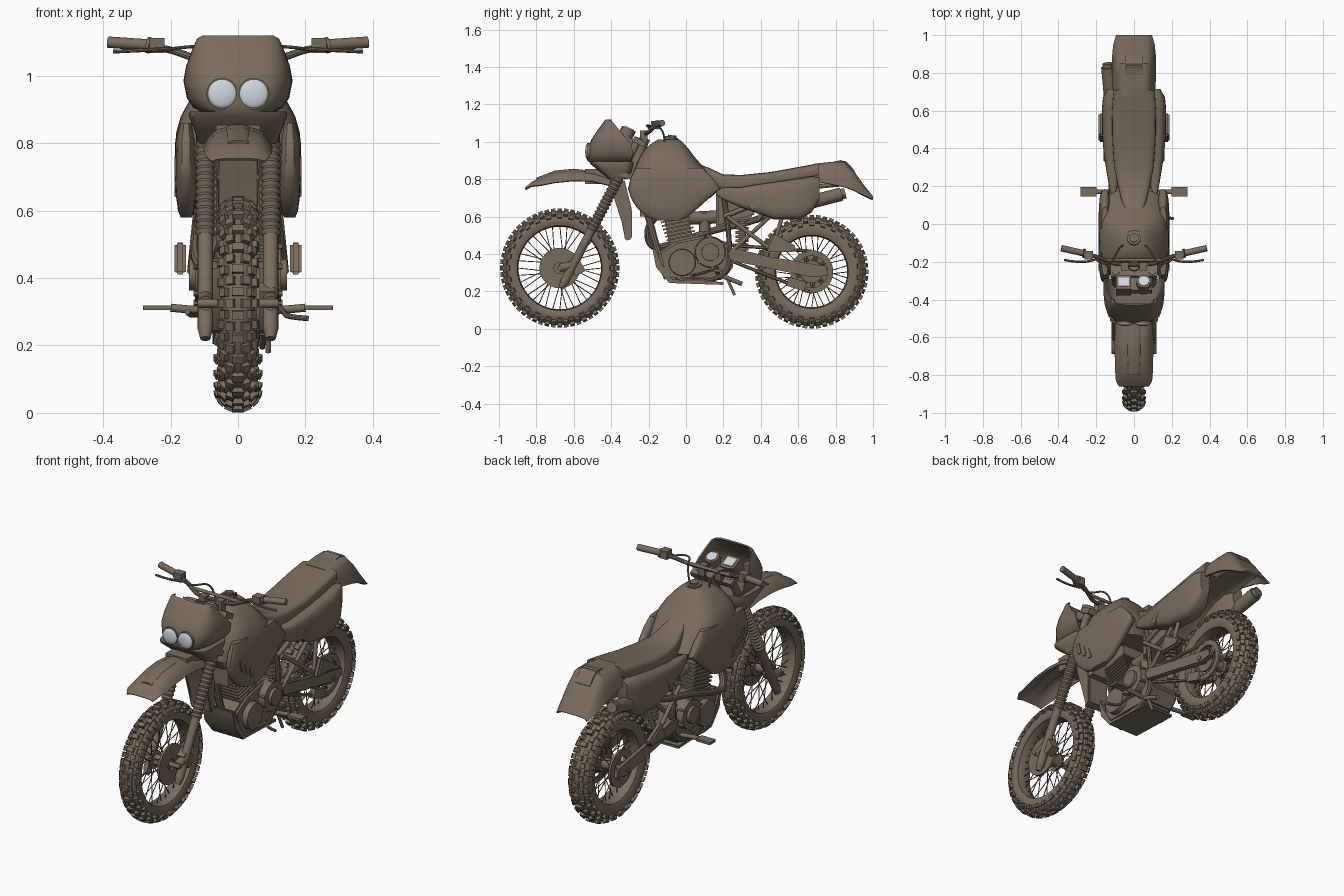
import bpy, bmesh
from math import sin, cos, pi, radians
from mathutils import Vector, Matrix

if "Cube" in bpy.data.objects:
    bpy.data.objects.remove(bpy.data.objects["Cube"])

def material(name, rgb):
    m = bpy.data.materials.new(name)
    m.use_nodes = True
    m.diffuse_color = (*rgb, 1)
    m.node_tree.nodes["Principled BSDF"].inputs["Base Color"].default_value = (*rgb, 1)
    return m

BROWN = material("drab brown", (0.19, 0.15, 0.105))
GLASS = material("pale lens", (0.62, 0.68, 0.73))
made = []
SIDES = (("left", 1), ("right", -1))

def finish(name, bm, mat=BROWN):
    bmesh.ops.recalc_face_normals(bm, faces=bm.faces)
    me = bpy.data.meshes.new(name)
    bm.to_mesh(me)
    bm.free()
    return link(name, me, mat)

def link(name, me, mat):
    me.materials.clear()
    me.materials.append(mat)
    ob = bpy.data.objects.new(name, me)
    bpy.context.collection.objects.link(ob)
    made.append(ob)
    return ob

def skin(rings, wrap=True, cap=True, close=False):
    bm = bmesh.new()
    v = [[bm.verts.new(p) for p in r] for r in rings]
    for a, b in zip(v, v[1:] + (v[:1] if close else [])):
        n = len(a)
        for i in range(n if wrap else n - 1):
            j = (i + 1) % n
            bm.faces.new((a[i], a[j], b[j], b[i]))
    if cap:
        bm.faces.new(v[0])
        bm.faces.new(v[-1])
    return bm

def power(c, n):
    return (1 if c >= 0 else -1) * abs(c) ** (2 / n)

def loft(name, axis, sections, n=3, cx=0):
    """Rounded sections (position, low, high, half width) along y or z."""
    rings = []
    for t, lo, hi, w in sections:
        ring = []
        for k in range(32):
            a = 2 * pi * k / 32
            x = cx + w * power(cos(a), n)
            p = (lo + hi) / 2 + (hi - lo) / 2 * power(sin(a), n)
            ring.append((x, p, t) if axis == "z" else (x, t, p))
        rings.append(ring)
    return finish(name, skin(rings))

def shell(name, rings, thick):
    bm = skin(rings, wrap=False, cap=False)
    bmesh.ops.recalc_face_normals(bm, faces=bm.faces)
    bmesh.ops.solidify(bm, geom=bm.faces[:], thickness=thick)
    return finish(name, bm)

def strip(name, path, thick=0.008, n=4):
    """Thin arched guard following (y, z, half width, edge drop) points."""
    return shell(name, [[(w * k / 8, y, z - d * abs(k / 8) ** n) for k in range(-8, 9)]
                        for y, z, w, d in path], thick)

def panel(name, outline, x0, x1, bevel=0.01):
    """Side outline in y, z extruded between two x values."""
    bm = skin([[(x, y, z) for y, z in outline] for x in (x0, x1)])
    bmesh.ops.bevel(bm, geom=bm.edges[:], offset=bevel, segments=2, affect="EDGES")
    return finish(name, bm)

def add_rod(bm, a, b, r0, r1=None, n=16):
    a, b = Vector(a), Vector(b)
    m = Matrix.Translation((a + b) / 2) @ (b - a).to_track_quat("Z", "Y").to_matrix().to_4x4()
    bmesh.ops.create_cone(bm, cap_ends=True, segments=n, radius1=r0,
                          radius2=r0 if r1 is None else r1, depth=(b - a).length, matrix=m)

def rods(name, items, n=16, mat=BROWN):
    bm = bmesh.new()
    for it in items:
        add_rod(bm, *it, n=n)
    return finish(name, bm, mat)

def box(name, c, size, tilt=0, mat=BROWN):
    bm = bmesh.new()
    m = Matrix.Translation(c) @ Matrix.Rotation(tilt, 4, "X") @ Matrix.Diagonal((*size, 1))
    bmesh.ops.create_cube(bm, size=1, matrix=m)
    return finish(name, bm, mat)

def tube(name, pts, r):
    cu = bpy.data.curves.new(name, "CURVE")
    cu.dimensions, cu.bevel_depth, cu.bevel_resolution, cu.use_fill_caps = "3D", r, 3, True
    sp = cu.splines.new("NURBS")
    sp.points.add(len(pts) - 1)
    for p, co in zip(sp.points, pts):
        p.co = (*co, 1)
    sp.use_endpoint_u, sp.order_u, sp.resolution_u = True, 3, 6
    tmp = bpy.data.objects.new(name + " path", cu)
    me = bpy.data.meshes.new_from_object(tmp)
    bpy.data.objects.remove(tmp)
    return link(name, me, BROWN)

def lathe(name, profile, c, n=56):
    rings = [[(c[0] + x, c[1] + r * sin(2 * pi * k / n), c[2] + r * cos(2 * pi * k / n))
              for x, r in profile] for k in range(n)]
    return finish(name, skin(rings, cap=False, close=True))

def wheel(tag, c, rc, t, knobs):
    arc = [radians(a) for a in range(-125, 126, 25)]
    lathe(tag + " tyre", [(t * sin(a), rc + t * cos(a)) for a in arc], c)
    rim = rc - t * 0.57
    lathe(tag + " rim", [(-t * .8, rim + .01), (-t * .7, rim), (-.015, rim - .006),
                         (.015, rim - .006), (t * .7, rim), (t * .8, rim + .01)], c)
    # tread blocks in alternating rows
    bm = bmesh.new()
    for i in range(knobs):
        turn = Matrix.Translation(c) @ Matrix.Rotation(2 * pi * i / knobs, 4, "X")
        for a, w in (((0, .036), (48, .024), (-48, .024)) if i % 2 else
                     ((24, .024), (-24, .024), (68, .018), (-68, .018))):
            m = (turn @ Matrix.Translation((0, 0, rc)) @ Matrix.Rotation(radians(a), 4, "Y")
                 @ Matrix.Translation((0, 0, t + .003)) @ Matrix.Diagonal((w, .025, .022, 1)))
            bmesh.ops.create_cube(bm, size=1, matrix=m)
    finish(tag + " tread", bm)
    # crossed spokes and hub
    bm = bmesh.new()
    for i in range(36):
        a = 2 * pi * i / 36
        b = a + (.55 if i % 4 < 2 else -.55)
        x = .035 if i % 2 else -.035
        add_rod(bm, (x, c[1] + .04 * sin(b), c[2] + .04 * cos(b)),
                (0, c[1] + rim * sin(a), c[2] + rim * cos(a)), .0025, n=5)
    finish(tag + " spokes", bm)
    y, z = c[1:]
    rods(tag + " hub", [((-.05, y, z), (.05, y, z), .03), ((-.03, y, z), (-.045, y, z), .048),
                        ((.03, y, z), (.045, y, z), .048), ((-.12, y, z), (.12, y, z), .013)], 24)

def disc(name, c, r, hole, thick=.006):
    lathe(name, [(-thick, r), (thick, r), (thick, hole), (-thick, hole)], c, 40)

# Wheels with brake discs and sprocket
FRONT, REAR = (0, -.675, .325), (0, .672, .305)
wheel("front", FRONT, .255, .05, 56)
wheel("rear", REAR, .23, .06, 52)
disc("front brake disc", (.06, *FRONT[1:]), .108, .03)
disc("rear brake disc", (-.07, *REAR[1:]), .1, .06)
disc("rear sprocket", (.072, *REAR[1:]), .115, .085)
disc("sprocket carrier", (.068, *REAR[1:]), .06, .02)
box("front caliper", (.085, -.585, .335), (.05, .06, .09), .5)

# Fork: sliders, ribbed boots, upper tubes and clamps
def fork(z, x=.097):
    return (x, -.51 + (z - .52) * .52, z)

for tag, s in SIDES:
    x = .097 * s
    rods(tag + " fork leg", [(fork(.25, x), fork(.54, x), .023), (fork(.5, x), fork(1.02, x), .02),
         ((x, -.675, .325), (x, -.61, .34), .022), (fork(.22, x), fork(.25, x), .015, .023)])
    rods(tag + " fork boot", [(fork(.525 + .02 * i + h, x), fork(.535 + .02 * i + h, x), r, .055 - r)
                              for i in range(14) for h, r in ((0, .024), (.01, .031))])
for z in (.83, 1.0):
    box("fork clamp", (0, fork(z)[1] + .01, z), (.25, .07, .03), -.48)
rods("steering head", [((0, -.3, .8), (0, -.22, 1.02), .028)])

# Front fender and rear flap
strip("front fender", [(-.86, .755, .08, .008), (-.83, .782, .096, .018), (-.78, .81, .1, .042),
                       (-.7, .838, .102, .055), (-.6, .848, .102, .055), (-.5, .84, .1, .05), (-.4, .81, .09, .045)])
strip("front fender ridge", [(-.8, .808, .034, .012), (-.7, .846, .036, .012), (-.6, .856, .038, .012),
                             (-.46, .84, .04, .012)])
panel("fender flap", [(-.41, .8), (-.385, .7), (-.335, .57), (-.325, .47), (-.29, .48), (-.29, .64), (-.33, .8)],
      -.065, .065, .008)
box("fender bracket", (0, -.47, .815), (.13, .14, .08))

# Headlight fairing shell and chin
shell("headlight fairing", [
    [(w * power(cos(pi * k / 24), 3.6), yb + (yf - yb) * power(sin(pi * k / 24), 3.6), z) for k in range(25)]
    for z, yf, yb, w in ((.892, -.52, -.3, .105), (.905, -.526, -.29, .132), (.935, -.527, -.285, .152),
                         (.985, -.52, -.29, .162), (1.03, -.495, -.33, .154), (1.08, -.46, -.37, .135),
                         (1.11, -.437, -.395, .122), (1.12, -.428, -.4, .105))], .008)
loft("fairing chin", "z", [(.8, -.41, -.32, .115), (.84, -.46, -.29, .13), (.88, -.51, -.28, .146),
                           (.895, -.517, -.28, .144)], 5)
for tag, s in SIDES:
    rods(tag + " headlight rim", [((.047 * s, -.45, .947), (.047 * s, -.528, .947), .047)], 32)
    bm = bmesh.new()
    bmesh.ops.create_uvsphere(bm, u_segments=24, v_segments=12, radius=.0435, matrix=
        Matrix.Translation((.047 * s, -.526, .947)) @ Matrix.Diagonal((1, .3, 1, 1)))
    finish(tag + " headlight lens", bm, GLASS)

# Instruments, facing up and back
box("instrument housing", (0, -.32, 1.01), (.19, .09, .04), -.5)
rods("tachometer", [((.052, -.34, .99), (.052, -.303, 1.07), .038)], 28)
rods("tachometer face", [((.052, -.304, 1.068), (.052, -.301, 1.074), .027)], 28, GLASS)
box("speedometer", (-.055, -.325, 1.03), (.08, .08, .08), -.46)
box("speedometer face", (-.055, -.307, 1.067), (.055, .05, .008), -.46, GLASS)

# Handlebar, grips, levers and cables
half = [(.38, -.13, 1.1), (.22, -.165, 1.085), (.15, -.19, 1.06), (.11, -.21, 1.045), (.04, -.215, 1.045)]
tube("handlebar", half + [(-x, y, z) for x, y, z in reversed(half)], .011)
rods("handlebar crossbar", [((-.14, -.19, 1.06), (.14, -.19, 1.06), .009)])
for tag, s in SIDES:
    rods(tag + " grip", [((.27 * s, -.154, 1.092), (.385 * s, -.128, 1.1), .017),
                         ((.26 * s, -.156, 1.09), (.27 * s, -.154, 1.092), .024)])
    box(tag + " switch block", (.24 * s, -.165, 1.09), (.045, .045, .045))
    box(tag + " bar clamp", (.05 * s, -.225, 1.03), (.04, .04, .06))
    tube(tag + " lever", [(.19 * s, -.18, 1.08), (.25 * s, -.215, 1.078), (.37 * s, -.19, 1.072)], .006)
    tube(tag + " cable", [(.2 * s, -.19, 1.08), (.13 * s, -.24, 1.09), (.07 * s, -.1, 1.08),
                          (.05 * s, -.12, .95)], .005)

# Tank, shrouds and cap
loft("fuel tank", "z", [(.7, -.27, .13, .17), (.75, -.3, .185, .184), (.83, -.285, .122, .184),
     (.88, -.265, .08, .17), (.92, -.245, .045, .148), (.96, -.22, .015, .115), (.99, -.185, -.01, .083),
     (1.012, -.15, -.035, .05)], 3)
rods("tank cap", [((0, -.08, 1.0), (0, -.075, 1.025), .036), ((0, -.075, 1.02), (0, -.073, 1.035), .024)], 10)
for tag, s in SIDES:
    loft(tag + " tank shroud", "z", [(.58, -.16, -.03, .016), (.6, -.21, .01, .024), (.65, -.265, .07, .031),
         (.7, -.295, .125, .033), (.75, -.31, .185, .034), (.81, -.295, .14, .032), (.86, -.27, .09, .02)],
         3.2, .154 * s)
    for i in range(3):
        y, z = -.235 + .04 * i, .73 - .03 * i
        panel(tag + " shroud vent", [(y - .015, z + .03), (y + .01, z + .035), (y + .03, z - .03), (y, z - .03)],
              .165 * s, .189 * s, .003)
box("radiator", (0, -.225, .72), (.22, .04, .24))

# Seat, side panels and tail
loft("seat", "y", [(.06, .85, .885, .045), (.12, .76, .862, .065), (.2, .74, .825, .085), (.3, .735, .823, .105),
                   (.45, .75, .838, .115), (.6, .785, .865, .116), (.71, .81, .885, .11)], 4)
for tag, s in SIDES:
    loft(tag + " side panel", "y", [(.16, .715, .75, .012), (.21, .685, .755, .024), (.28, .655, .755, .036),
         (.37, .622, .77, .05), (.47, .585, .785, .058), (.61, .585, .805, .06), (.67, .62, .815, .054),
         (.715, .69, .81, .03)], 3.5, .11 * s)
    panel(tag + " panel badge plate", [(.33, .66), (.38, .7), (.39, .69), (.36, .63)], .14 * s, .162 * s, .002)
strip("tail cowl", [(.68, .882, .113, .09), (.78, .893, .116, .12), (.85, .893, .117, .135),
                    (.9, .84, .115, .1), (.95, .77, .11, .055), (1.0, .708, .095, .015)], .01, 6)
panel("tail lamp housing", [(.75, .885), (.84, .905), (.88, .875), (.91, .83), (.88, .78), (.8, .84)], -.055, .055)
strip("rear inner fender", [(.38, .6, .075, .03), (.45, .68, .08, .03), (.58, .735, .085, .03),
                            (.7, .775, .09, .02), (.9, .785, .085, .01)])

# Engine
panel("crankcase", [(-.12, .29), (-.15, .41), (-.05, .47), (.1, .5), (.23, .46), (.26, .34), (.2, .26), (-.08, .26)],
      -.09, .09, .012)
for tag, s in SIDES:
    covers = [((0, .13, .41), .085, .128), ((0, -.02, .355), .075, .12), ((0, .13, .41), .05, .145)]
    rods(tag + " engine covers", [((.06 * s, c[1], c[2]), (w * s, c[1], c[2]), r, r * .93)
                                  for c, r, w in covers], 28)
    rods(tag + " cover bolts", [((.1 * s, .13 + .084 * sin(a), .41 + .084 * cos(a)),
         (.132 * s, .13 + .084 * sin(a), .41 + .084 * cos(a)), .009) for a in range(0, 6)], 6)
for i in range(9):
    box("cylinder fin", (0, -.02 - .006 * i, .47 + .019 * i), (.16, .16, .009), .2)
box("cylinder", (0, -.045, .56), (.13, .13, .22), .2)
box("cylinder head", (0, -.07, .66), (.15, .15, .07), .2)
rods("carburettor", [((.0, .0, .59), (0, .2, .6), .035), ((.0, .1, .52), (0, .1, .62), .03)])
panel("airbox", [(.16, .54), (.16, .74), (.4, .74), (.36, .6)], -.08, .08)
panel("skid plate", [(-.18, .43), (-.16, .33), (-.09, .245), (.2, .235), (.2, .25), (-.08, .262), (-.13, .35),
      (-.165, .43)], -.095, .095, .003)

# Frame, swingarm and pegs
tube("down tube", [(0, -.27, .85), (0, -.2, .6), (0, -.155, .42), (0, -.1, .27)], .02)
for tag, s in SIDES:
    tube(tag + " cradle", [(.03 * s, -.15, .36), (.075 * s, -.08, .25), (.08 * s, .2, .26), (.085 * s, .25, .4),
                           (.085 * s, .2, .72)], .014)
    rods(tag + " subframe", [((.1 * s, .2, .6), (.1 * s, .55, .74), .013),
         ((.115 * s, .22, .6), (.14 * s, .46, .42), .011), ((.14 * s, .46, .42), (.12 * s, .52, .62), .011),
         ((.1 * s, .23, .4), (.115 * s, .48, .63), .011)])
    panel(tag + " swingarm", [(.22, .41), (.26, .43), (.45, .385), (.75, .335), (.76, .285), (.68, .275), (.24, .365)],
          .085 * s, .115 * s, .006)
    rods(tag + " foot peg mount", [((.07 * s, .17, .3), (.2 * s, .17, .312), .012)])
    box(tag + " foot peg", (.24 * s, .17, .312), (.085, .05, .014))
    panel(tag + " folded peg", [(.43, .41), (.47, .51), (.59, .44), (.57, .41)], .155 * s, .188 * s, .008)
tube("gear lever", [(.1, .17, .33), (.14, .1, .3), (.14, .03, .285), (.21, .03, .28)], .008)
tube("brake pedal", [(-.1, .17, .3), (-.14, .1, .28), (-.15, .03, .3)], .008)
rods("side stand", [((.09, .2, .28), (.09, .3, .24), .012), ((.09, .22, .27), (.09, .26, .18), .008)])
rods("rear shock", [((0, .3, .42 + .022 * i), (0, .3, .434 + .022 * i), .035) for i in range(9)]
     + [((0, .3, .38), (0, .3, .68), .02)])
for z0, z1 in ((.45, .415), (.38, .195)):
    rods("chain run", [((.072, .2, z0), (.072, .67, z1), .009)], 6)
box("chain guide", (.075, .59, .24), (.03, .1, .05), -.3)

# Exhaust
tube("exhaust header", [(-.03, -.1, .64), (-.05, -.21, .58), (-.1, -.2, .42), (-.125, -.05, .46), (-.12, .15, .53),
                        (-.115, .35, .57), (-.11, .5, .63)], .018)
rods("muffler", [((-.105, .46, .615), (-.115, .58, .655), .02, .036), ((-.115, .58, .655), (-.138, .83, .72), .036),
                 ((-.138, .83, .72), (-.14, .85, .725), .028)], 24)

# Smooth shading with sharp edges kept
bpy.ops.object.select_all(action="DESELECT")
for ob in made:
    ob.select_set(True)
bpy.context.view_layer.objects.active = made[0]
bpy.ops.object.shade_smooth_by_angle(angle=radians(35))
